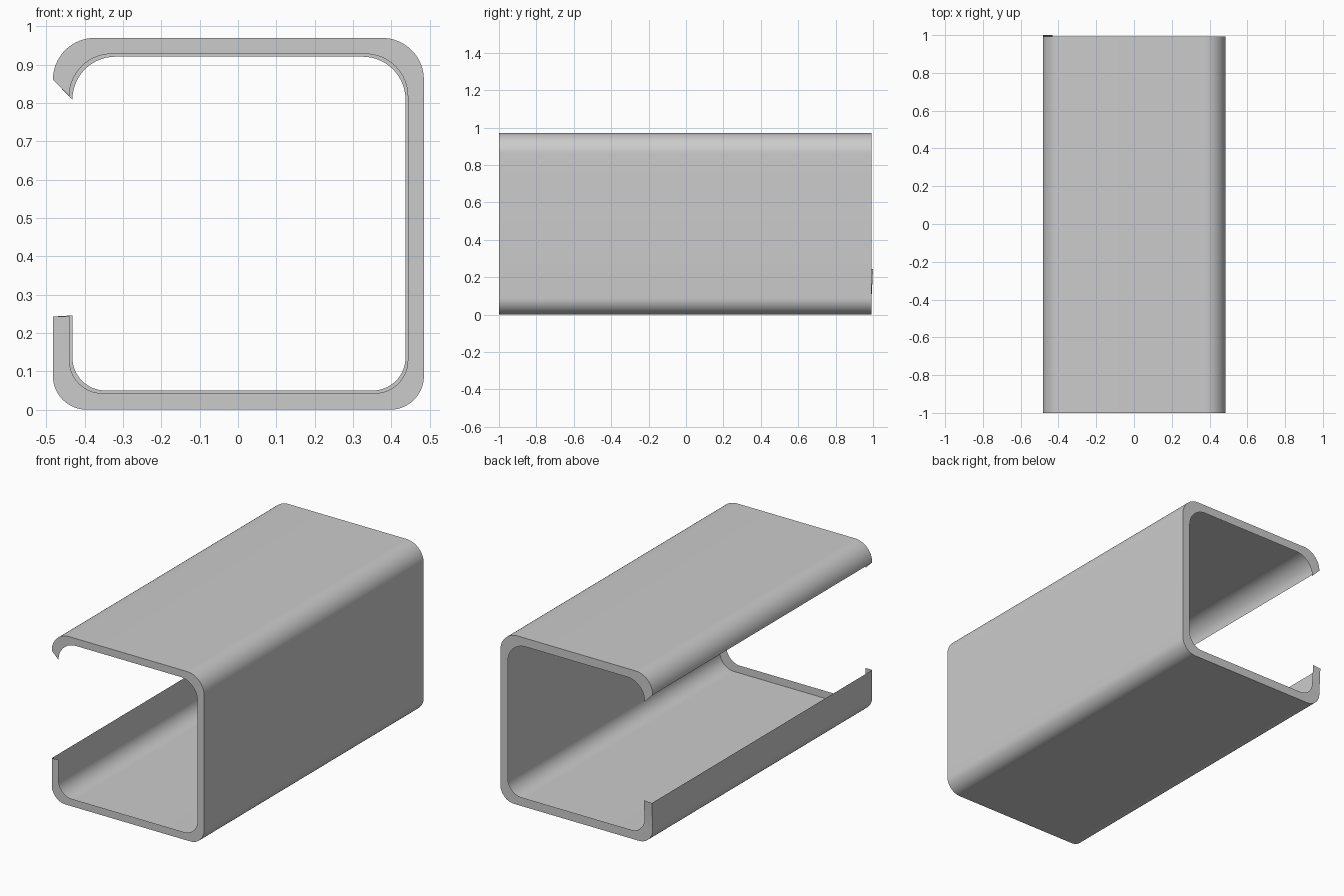
import bpy
import bmesh
import math

if "Cube" in bpy.data.objects:
    bpy.data.objects.remove(bpy.data.objects["Cube"], do_unlink=True)

FRONT, BACK = -1.0, 0.992
STEPS = 16

grey = bpy.data.materials.new("plain grey")
grey.use_nodes = True
colour = (0.6, 0.6, 0.6, 1.0)
grey.diffuse_color = colour
grey.node_tree.nodes["Principled BSDF"].inputs["Base Color"].default_value = colour


def section(left, right, bottom, top, r_low, r_high, lip):
    """Open rounded square, from the lower lip round to the upper left tip."""
    corners = [
        (left + r_low, bottom + r_low, r_low, 180),
        (right - r_low, bottom + r_low, r_low, 270),
        (right - r_high, top - r_high, r_high, 0),
        (left + r_high, top - r_high, r_high, 90),
    ]
    points = [(left, lip)]
    for cx, cz, r, start in corners:
        for i in range(STEPS + 1):
            a = math.radians(start + 90 * i / STEPS)
            points.append((cx + r * math.cos(a), cz + r * math.sin(a)))
    return points


outer = section(-0.483, 0.485, 0.0, 0.97, 0.088, 0.109, 0.243)
front_inner = section(-0.440, 0.443, 0.043, 0.928, 0.086, 0.110, 0.244)
back_inner = section(-0.432, 0.437, 0.050, 0.921, 0.086, 0.112, 0.246)

bm = bmesh.new()


def row(points, y):
    return [bm.verts.new((x, y, z)) for x, z in points]


def bridge(a, b):
    for i in range(len(a) - 1):
        bm.faces.new((a[i], a[i + 1], b[i + 1], b[i]))


# Thin outer skin with a turned-in flange at each end
skin_front, skin_back = row(outer, FRONT), row(outer, BACK)
flange_front, flange_back = row(front_inner, FRONT), row(back_inner, BACK)
bridge(skin_back, skin_front)
bridge(skin_front, flange_front)
bridge(flange_back, skin_back)

# The back flange is bent slightly outwards at the lower lip
for v in (skin_back[0], flange_back[0]):
    v.co.y = 1.0

mesh = bpy.data.meshes.new("channel_shell")
bm.to_mesh(mesh)
bm.free()
mesh.materials.append(grey)
shell = bpy.data.objects.new("channel_shell", mesh)
bpy.context.collection.objects.link(shell)

# Smooth rounded corners, crisp flange edges
bpy.ops.object.select_all(action='DESELECT')
shell.select_set(True)
bpy.context.view_layer.objects.active = shell
bpy.ops.object.shade_smooth_by_angle(angle=math.radians(30))
